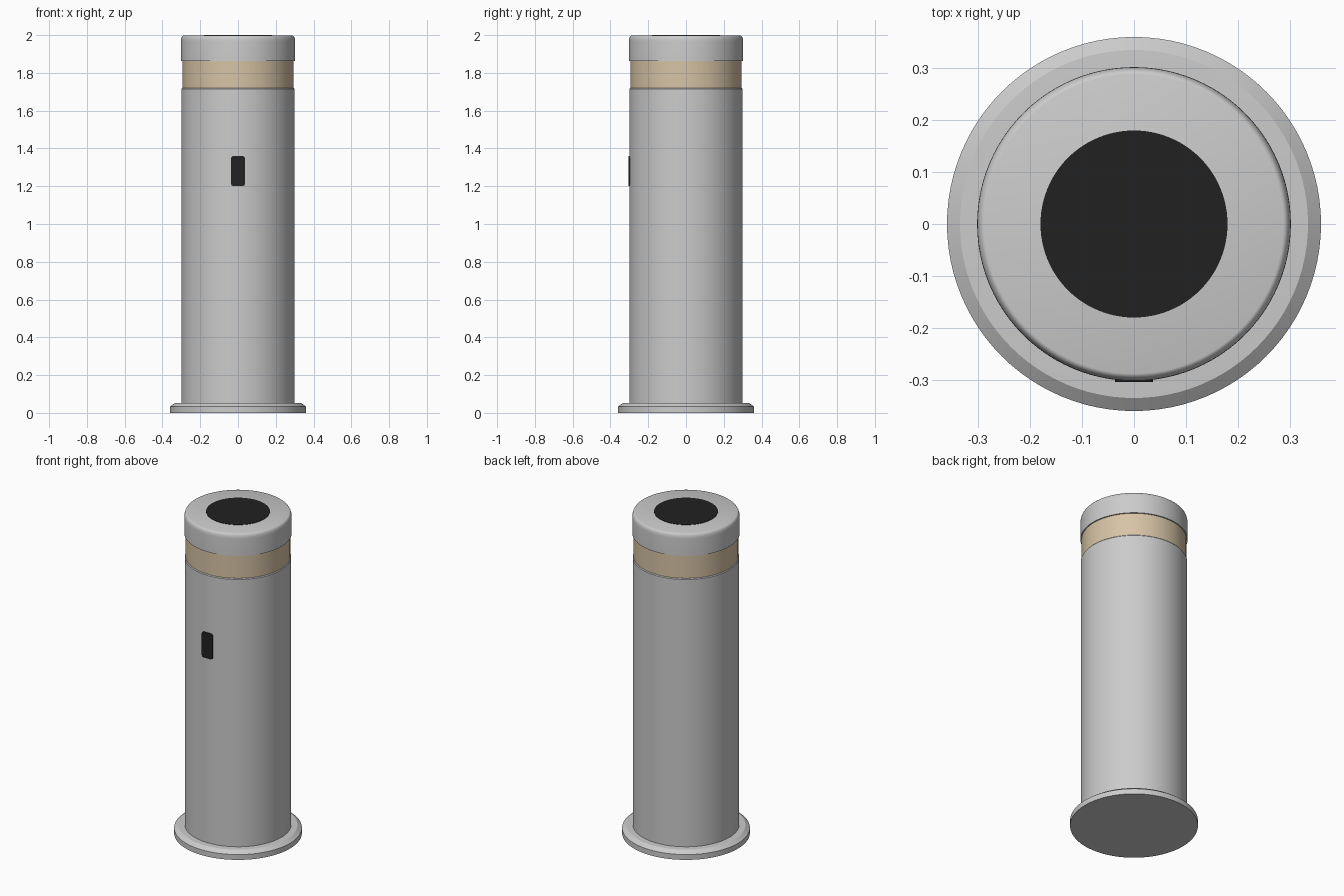
import bpy, bmesh, math

cube = bpy.data.objects.get("Cube")
if cube:
    bpy.data.objects.remove(cube, do_unlink=True)

SIDES = 96


def material(name, rgb):
    m = bpy.data.materials.new(name)
    m.use_nodes = True
    m.diffuse_color = (*rgb, 1)
    bsdf = m.node_tree.nodes["Principled BSDF"]
    bsdf.inputs["Base Color"].default_value = (*rgb, 1)
    bsdf.inputs["Roughness"].default_value = 0.5
    return m


grey = material("light grey", (0.60, 0.60, 0.60))
tan = material("warm tan", (0.68, 0.55, 0.38))
black = material("soft black", (0.015, 0.015, 0.015))


def finish(name, bm, mat, angle=30):
    bmesh.ops.recalc_face_normals(bm, faces=bm.faces)
    mesh = bpy.data.meshes.new(name)
    bm.to_mesh(mesh)
    bm.free()
    mesh.materials.append(mat)
    obj = bpy.data.objects.new(name, mesh)
    bpy.context.collection.objects.link(obj)
    bpy.ops.object.select_all(action="DESELECT")
    obj.select_set(True)
    bpy.context.view_layer.objects.active = obj
    bpy.ops.object.shade_smooth_by_angle(angle=math.radians(angle))
    return obj


def turned(name, profile, mat):
    """Closed solid of revolution from (radius, height) points, bottom to top."""
    bm = bmesh.new()
    rings = [[bm.verts.new((r * math.cos(math.tau * i / SIDES),
                            r * math.sin(math.tau * i / SIDES), z))
              for i in range(SIDES)] for r, z in profile]
    for low, high in zip(rings, rings[1:]):
        for i in range(SIDES):
            j = (i + 1) % SIDES
            bm.faces.new((low[i], low[j], high[j], high[i]))
    bm.faces.new(rings[0][::-1])
    bm.faces.new(rings[-1])
    return finish(name, bm, mat)


def rounded_edge(radius, top, width, height, steps=5):
    """Quarter-ellipse profile easing from the wall into the top."""
    angles = [math.pi / 2 * k / steps for k in range(steps + 1)]
    return [(radius - width * (1 - math.cos(a)),
             top - height * (1 - math.sin(a))) for a in angles]


# Foot flange with a chamfered rim
turned("base_flange", [(0.36, 0), (0.36, 0.033), (0.335, 0.052), (0.29, 0.054)], grey)

# Main post, lens band and cap
turned("post_body", [(0.30, 0.03), (0.30, 1.715), (0.296, 1.72)], grey)
turned("light_band", [(0.295, 1.71), (0.295, 1.87)], tan)
turned("top_cap", [(0.302, 1.862)] + rounded_edge(0.302, 1.998, 0.014, 0.03), grey)

# Dark disc set on the cap
turned("top_disc", [(0.18, 1.99), (0.18, 2.0)], black)

# Rounded sensor window on the front
bm = bmesh.new()
half_w, half_h, corner, z_mid = 0.037, 0.08, 0.015, 1.28
outline = []
for quadrant, (sx, sz) in enumerate([(1, 1), (-1, 1), (-1, -1), (1, -1)]):
    for k in range(5):
        a = math.pi / 2 * (quadrant + k / 4)
        outline.append((sx * (half_w - corner) + corner * math.cos(a),
                        z_mid + sz * (half_h - corner) + corner * math.sin(a)))
face = bm.faces.new([bm.verts.new((x, -0.304, z)) for x, z in outline])
solid = bmesh.ops.extrude_face_region(bm, geom=[face])
for v in solid["geom"]:
    if isinstance(v, bmesh.types.BMVert):
        v.co.y = -0.295
finish("sensor_window", bm, black)
